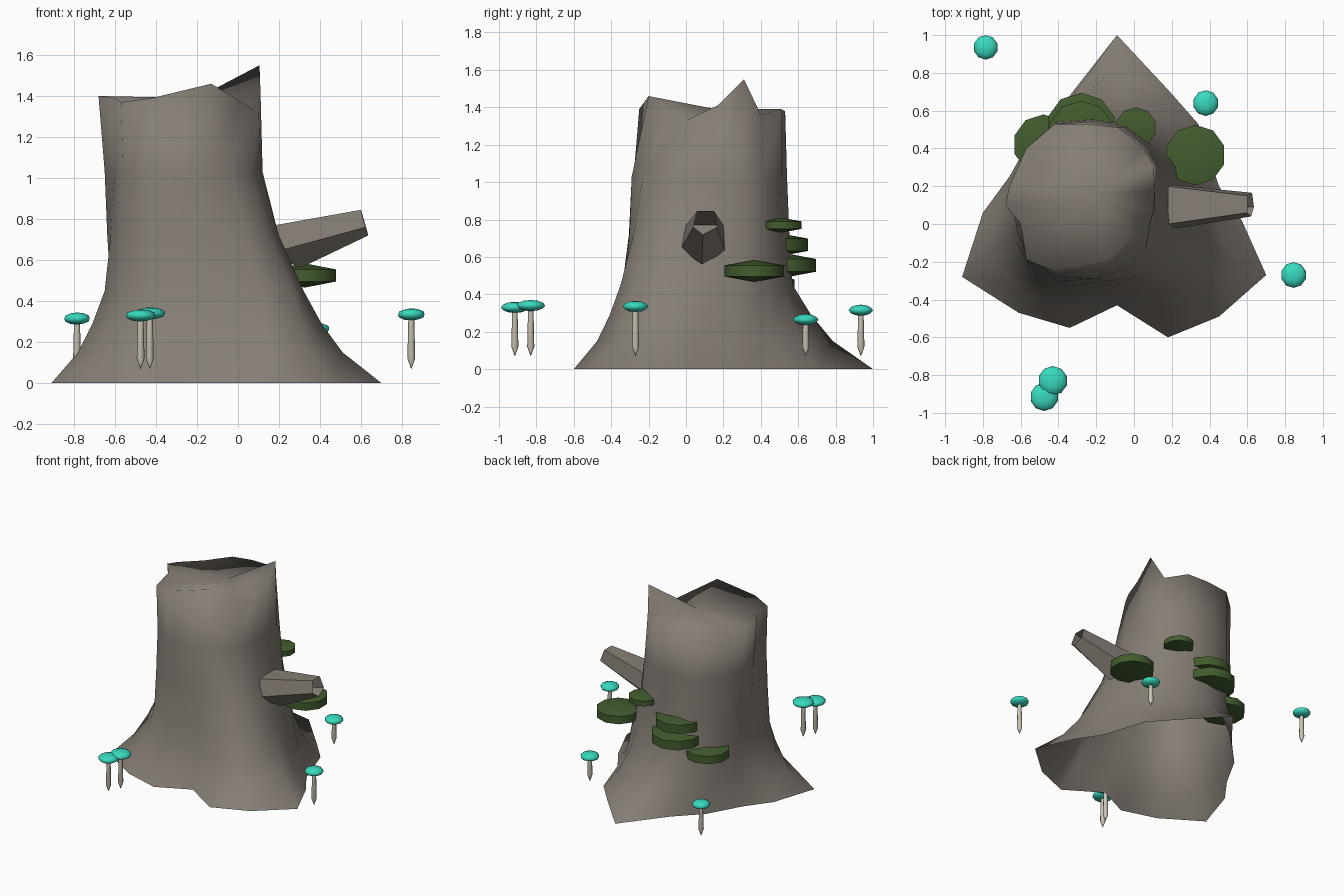
import bpy
from math import cos, sin, pi, radians

old = bpy.data.objects.get("Cube")
if old:
    bpy.data.objects.remove(old, do_unlink=True)


def material(name, colour):
    mat = bpy.data.materials.new(name)
    mat.use_nodes = True
    mat.diffuse_color = (*colour, 1)
    mat.node_tree.nodes["Principled BSDF"].inputs["Base Color"].default_value = (*colour, 1)
    return mat


bark = material("bark", (0.24, 0.21, 0.18))
moss = material("moss", (0.055, 0.108, 0.028))
teal = material("cap_teal", (0.04, 0.70, 0.52))
cream = material("stem_cream", (0.60, 0.56, 0.46))


def smooth(obj, degrees):
    bpy.ops.object.select_all(action="DESELECT")
    bpy.context.view_layer.objects.active = obj
    obj.select_set(True)
    bpy.ops.object.shade_smooth_by_angle(angle=radians(degrees))


def loft(name, rings, mat, degrees, tip=None):
    """Skin a list of equal point rings, optionally closing the last at a tip."""
    n = len(rings[0])
    verts = [tuple(p) for ring in rings for p in ring]
    faces = []
    for r in range(len(rings) - 1):
        for i in range(n):
            j = (i + 1) % n
            faces.append((r * n + i, r * n + j, r * n + n + j, r * n + n + i))
    if tip:
        last = (len(rings) - 1) * n
        verts.append(tip)
        faces += [(last + i, last + (i + 1) % n, len(verts) - 1) for i in range(n)]
    mesh = bpy.data.meshes.new(name)
    mesh.from_pydata(verts, [], faces)
    mesh.materials.append(mat)
    obj = bpy.data.objects.new(name, mesh)
    bpy.context.collection.objects.link(obj)
    smooth(obj, degrees)


def finish(name, scale, mat, degrees):
    """Name, scale and colour the primitive just added."""
    obj = bpy.context.object
    obj.name = name
    obj.scale = scale
    bpy.ops.object.transform_apply(location=False, rotation=False, scale=True)
    obj.data.materials.append(mat)
    smooth(obj, degrees)


# Trunk outlines: spreading roots, waist, shoulder and jagged broken rim
roots = [(.45, .2), (.34, .53), (.19, .7), (-.09, 1), (-.34, .68), (-.52, .5),
         (-.66, .25), (-.8, .06), (-.91, -.28), (-.61, -.47), (-.34, -.55),
         (-.09, -.43), (.18, -.6), (.45, -.49), (.7, -.27), (.57, .02)]
waist = [(.25, .3), (.12, .44), (-.02, .53), (-.2, .57), (-.4, .55), (-.55, .42),
         (-.61, .25), (-.62, .12), (-.65, -.05), (-.56, -.23), (-.4, -.34),
         (-.1, -.32), (.12, -.35), (.27, -.25), (.32, -.09), (.27, .1)]
shoulder = [(.12, .31), (.07, .41), (-.06, .51), (-.23, .54), (-.42, .53), (-.57, .39),
            (-.64, .22), (-.65, .1), (-.6, -.02), (-.56, -.19), (-.42, -.28),
            (-.19, -.29), (-.03, -.23), (.06, -.14), (.11, .03), (.12, .17)]
rim = [(.105, .31, 1.55), (.05, .4, 1.36), (-.08, .51, 1.39), (-.25, .53, 1.38),
       (-.42, .53, 1.36), (-.57, .4, 1.34), (-.66, .2, 1.38), (-.68, .1, 1.4),
       (-.6, 0, 1.39), (-.57, -.19, 1.37), (-.42, -.25, 1.39), (-.13, -.2, 1.46),
       (0, -.08, 1.38), (.08, 0, 1.33), (.1, .06, 1.36), (.11, .17, 1.41)]


def blend(lower, upper, t, z):
    return [(a[0] + (b[0] - a[0]) * t, a[1] + (b[1] - a[1]) * t, z)
            for a, b in zip(lower, upper)]


rings = [blend(roots, waist, t, z) for t, z in ((0, 0), (.5, .15), (.77, .29), (1, .45))]
rings += [blend(waist, shoulder, t, z) for t, z in ((.58, .72), (1, 1.03))]
rings.append(rim)
# The broken top fans into a shallow centre, softly shaded with the sides
loft("trunk", rings, bark, 180, tip=(-.2, .16, 1.39))

# Broken branch stub, an open tapering five-sided tube
branch_base = [(.18, 0, .77), (.18, -.03, .64), (.3, .085, .56), (.18, .21, .63), (.18, .2, .77)]
branch_tip = [(.6, .06, .845), (.62, .04, .76), (.635, .09, .72), (.625, .165, .76), (.6, .15, .845)]
loft("branch", [branch_base, branch_tip], bark, 20)

# Moss shelves on the back: x, y, z, radius
shelves = [(.325, .365, .525, .16), (.01, .51, .77, .108), (-.28, .475, .665, .178),
           (-.28, .51, .555, .185), (-.48, .42, .45, .16)]
for k, (x, y, z, r) in enumerate(shelves):
    bpy.ops.mesh.primitive_uv_sphere_add(segments=10, ring_count=3, radius=1, location=(x, y, z))
    finish(f"moss_shelf_{k + 1}", (r / cos(pi / 6), r / cos(pi / 6), .37 * r), moss, 50)

# Mushrooms: flattened cap on a stem pointed at the bottom
mushrooms = [(.845, -.27, .335, .068), (.38, .64, .265, .068), (-.475, -.915, .33, .075),
             (-.43, -.83, .34, .078), (-.785, .935, .315, .065)]
for k, (x, y, z, r) in enumerate(mushrooms):
    bpy.ops.mesh.primitive_ico_sphere_add(subdivisions=2, radius=1, location=(x, y, z))
    finish(f"mushroom_cap_{k + 1}", (r, r, .03), teal, 60)
    stem = [[(x + s * cos(a * pi / 4), y + s * sin(a * pi / 4), h) for a in range(8)]
            for s, h in ((.001, .07), (.019, .12), (.014, z))]
    loft(f"mushroom_stem_{k + 1}", stem, cream, 60)
